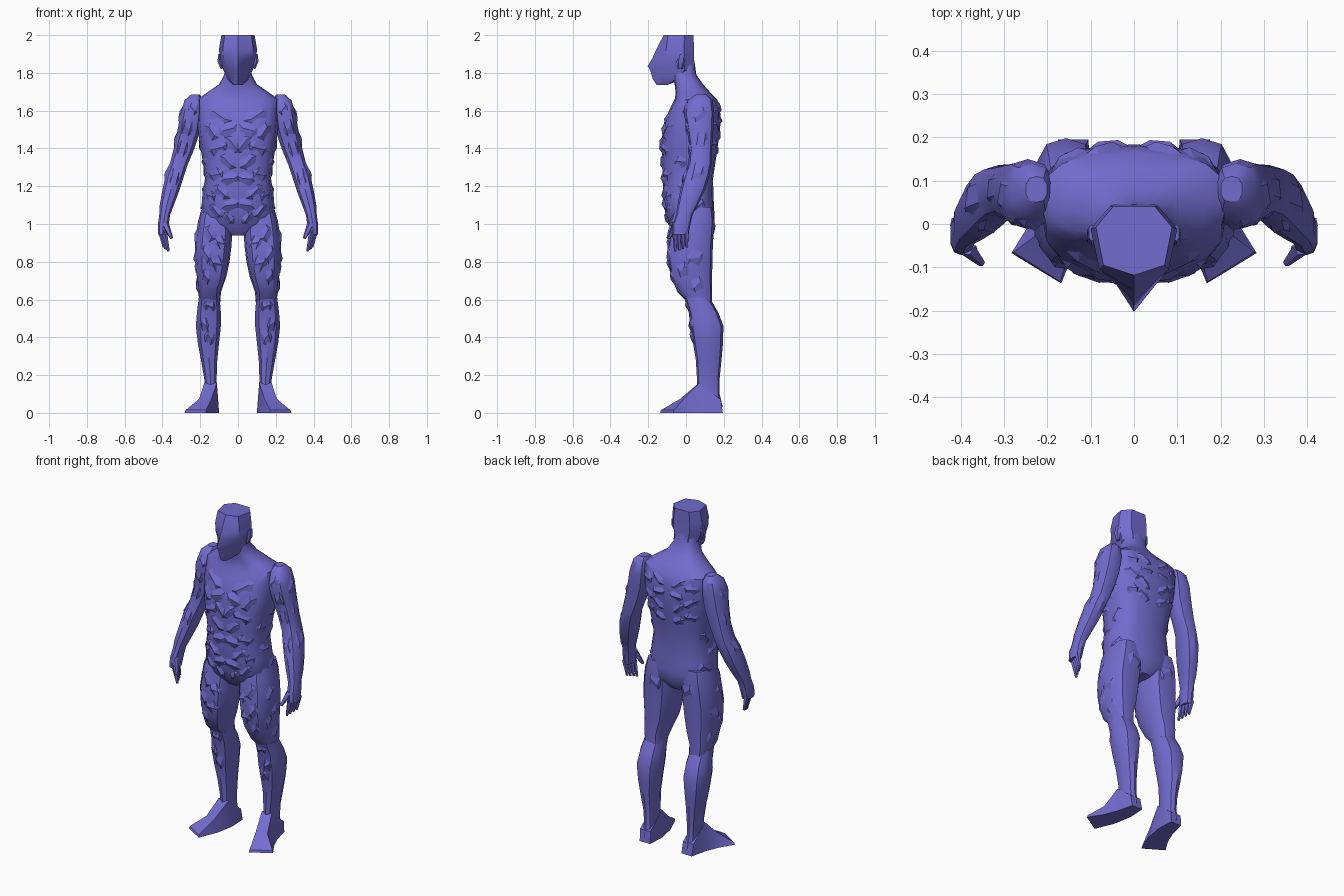
import bpy, bmesh, math
from mathutils import Vector
from mathutils.bvhtree import BVHTree

skin = bpy.data.materials.new("violet blue")
skin.diffuse_color = (0.17, 0.15, 0.62, 1)


def finish(name, bm, mirror=True, angle=35):
    """Turn a bmesh into an object, mirrored over x, and return a ray tree of it."""
    bmesh.ops.recalc_face_normals(bm, faces=bm.faces)
    tree = BVHTree.FromBMesh(bm)
    me = bpy.data.meshes.new(name)
    bm.to_mesh(me)
    bm.free()
    me.materials.append(skin)
    ob = bpy.data.objects.new(name, me)
    bpy.context.collection.objects.link(ob)
    bpy.ops.object.select_all(action='DESELECT')
    ob.select_set(True)
    bpy.context.view_layer.objects.active = ob
    bpy.ops.object.shade_smooth_by_angle(angle=math.radians(angle))
    if mirror:
        ob.modifiers.new("mirror", 'MIRROR').use_mirror_merge = False
    return tree


def add_rings(bm, rings):
    vs = [[bm.verts.new(p) for p in r] for r in rings]
    n = len(vs[0])
    for a, b in zip(vs, vs[1:]):
        for i in range(n):
            bm.faces.new((a[i], a[(i + 1) % n], b[(i + 1) % n], b[i]))
    bm.faces.new(vs[0][::-1])
    bm.faces.new(vs[-1])


def body(name, sections, n=12, power=0.8, mirror=True):
    """Loft horizontal sections (z, x min, x max, y front, y back)."""
    def bend(v):
        return math.copysign(abs(v) ** power, v)
    rings = []
    for z, x0, x1, y0, y1 in sections:
        ring = []
        for i in range(n):
            a = 2 * math.pi * i / n
            ring.append(((x0 + x1) / 2 + (x1 - x0) / 2 * bend(math.sin(a)),
                         (y0 + y1) / 2 - (y1 - y0) / 2 * bend(math.cos(a)), z))
        rings.append(ring)
    bm = bmesh.new()
    add_rings(bm, rings)
    return finish(name, bm, mirror)


def plates(name, tree, view, items, lift=0.014):
    """Muscle shards (u, z, width, height, tilt) laid on a surface seen from one side."""
    ray = Vector(view)
    bm = bmesh.new()
    for u, z, w, h, tilt in items:
        t = math.radians(tilt)

        def hit(a, b, up):
            du, dz = a * math.cos(t) - b * math.sin(t), a * math.sin(t) + b * math.cos(t)
            side = Vector((u + du, 0, z + dz)) if ray.y else Vector((0, u + du, z + dz))
            p = tree.ray_cast(side - ray * 2, ray)[0]
            return p - ray * up if p else None
        rim = [hit(w / 2 * c, h / 2 * s, -0.004) for c, s in
               ((1, 0.1), (0.45, 0.85), (-0.5, 0.9), (-1, -0.1), (-0.45, -0.85), (0.5, -0.9))]
        top = [hit(w * 0.2, h * 0.1, lift), hit(-w * 0.2, -h * 0.1, lift)]
        if None in rim or None in top:
            continue
        r = [bm.verts.new(p) for p in rim]
        a, b = [bm.verts.new(p) for p in top]
        for f in ((r[0], r[1], a), (r[1], r[2], b, a), (r[2], r[3], b),
                  (r[3], r[4], b), (r[4], r[5], a, b), (r[5], r[0], a), r[::-1]):
            bm.faces.new(f)
    finish(name, bm, angle=25)


def spike(bm, a, b, ra, rb, n=5):
    """Tapered rod between two points, used for fingers."""
    a, b = Vector(a), Vector(b)
    q = (b - a).to_track_quat('Z', 'Y')
    add_rings(bm, [[p + q @ Vector((r * math.cos(i * math.tau / n), r * math.sin(i * math.tau / n), 0))
                    for i in range(n)] for p, r in ((a, ra), (b, rb))])


# Torso and neck
torso = body("torso", [
    (0.94, -.05, .05, -.05, .11), (1.00, -.17, .17, -.095, .150), (1.06, -.195, .195, -.11, .150),
    (1.14, -.19, .19, -.123, .146), (1.24, -.175, .175, -.123, .143), (1.34, -.188, .188, -.127, .158),
    (1.44, -.205, .205, -.13, .172), (1.54, -.215, .215, -.115, .184), (1.61, -.215, .215, -.085, .18),
    (1.66, -.215, .215, -.06, .165), (1.695, -.165, .165, -.055, .13), (1.74, -.10, .10, -.06, .09),
    (1.79, -.073, .073, -.075, .055), (1.86, -.07, .07, -.07, .045)], n=16, power=0.75, mirror=False)

# Head: flat crown, wedge-shaped face with pointed nose and chin
head = bmesh.new()
rings = []
for z, w, nose, cheek, back in ((1.735, .025, -.155, -.14, -.10), (1.765, .055, -.175, -.12, -.03),
                                (1.815, .078, -.19, -.10, .045), (1.835, .083, -.203, -.10, .045),
                                (1.88, .098, -.177, -.105, .043), (1.93, .10, -.155, -.105, .042),
                                (2.0, .088, -.118, -.095, .04)):
    mid = min(0.0, (cheek + back) / 2 + 0.02)
    half = [(w * .8, cheek), (w, mid), (w * .55, back)]
    rings.append([(0, nose, z)] + [(x, y, z) for x, y in half] + [(-x, y, z) for x, y in half[::-1]])
add_rings(head, rings)
finish("head", head, mirror=False)
body("ear", [(1.82, .08, .092, -.045, -.02), (1.86, .085, .11, -.05, -.005), (1.90, .09, .105, -.04, 0)], n=6)

# Arm from shoulder to palm
arm = body("arm", [
    (1.685, .20, .25, .05, .11), (1.655, .185, .285, .01, .14), (1.59, .185, .305, -.012, .15),
    (1.50, .195, .322, .005, .145), (1.40, .228, .342, .02, .138), (1.32, .262, .362, .012, .136),
    (1.26, .282, .385, -.01, .125), (1.18, .308, .402, -.03, .10), (1.10, .338, .416, -.045, .062),
    (1.05, .358, .418, -.052, .035), (1.00, .365, .425, -.07, .024), (.945, .372, .424, -.072, .012)], n=10)
hand = bmesh.new()
for i in range(4):
    y = -.058 + i * .02
    spike(hand, (.392 + i * .006, y, .965), (.368 + i * .008, y + .002, .855 + i * .007), .016, .007)
spike(hand, (.385, -.055, 1.0), (.352, -.09, .925), .02, .009)
finish("fingers", hand)

# Thigh, flat behind and cut off above the knee hollow
thigh = body("thigh", [
    (.575, .095, .20, .02, .138), (.64, .09, .212, -.045, .138), (.72, .062, .218, -.08, .138),
    (.80, .045, .226, -.095, .14), (.88, .035, .228, -.098, .142), (.95, .03, .222, -.09, .146),
    (1.02, .035, .21, -.085, .15), (1.09, .05, .19, -.06, .14)], n=12, power=0.7)

# Knee and lower leg
shin = body("lower_leg", [
    (.03, .11, .178, .07, .195), (.10, .112, .175, .055, .178), (.18, .112, .18, .058, .178),
    (.28, .108, .198, .052, .188), (.37, .098, .215, .037, .196), (.46, .088, .226, .022, .198),
    (.53, .088, .22, .015, .172), (.61, .095, .21, -.01, .125)], n=10)

# Foot, turned outward with a thin toe edge
foot = bmesh.new()
add_rings(foot, [
    [(.105, .195, 0), (.175, .195, 0), (.18, .185, .07), (.11, .185, .07)],
    [(.10, .09, 0), (.20, .09, 0), (.178, .07, .16), (.112, .07, .16)],
    [(.12, -.02, 0), (.235, .01, 0), (.205, -.01, .075), (.14, -.03, .075)],
    [(.168, -.137, 0), (.283, -.067, 0), (.278, -.065, .014), (.17, -.133, .014)]])
finish("foot", foot)

# Muscle shards on the front: chest, ribs, belly and hips
plates("front_muscles", torso, (0, 1, 0), [
    (.10, 1.575, .17, .10, 18), (.055, 1.50, .13, .10, -35), (.14, 1.49, .12, .12, 30),
    (.025, 1.42, .14, .09, 35), (.11, 1.40, .15, .09, -30), (.16, 1.33, .08, .12, 20),
    (.055, 1.33, .13, .09, 28), (.12, 1.26, .11, .09, -32), (.045, 1.24, .12, .09, -25),
    (.09, 1.17, .14, .08, 30), (.15, 1.15, .07, .11, -15), (.04, 1.10, .12, .09, -28),
    (.12, 1.07, .13, .08, 35), (.05, 1.03, .09, .07, 40)])
# Shoulder blade and upper back shards, leaving a groove along the spine
plates("back_muscles", torso, (0, -1, 0), [
    (.07, 1.62, .12, .07, 25), (.15, 1.60, .10, .10, -20), (.06, 1.545, .11, .07, -20),
    (.14, 1.51, .12, .08, 20), (.07, 1.47, .12, .07, 30), (.14, 1.42, .10, .09, -25),
    (.065, 1.39, .10, .08, 10)], 0.013)
plates("side_muscles", torso, (-1, 0, 0), [
    (.05, 1.42, .12, .10, 30), (-.03, 1.33, .10, .09, -30), (.06, 1.28, .12, .09, 25),
    (.0, 1.19, .12, .09, -25), (.07, 1.10, .12, .08, 20)], 0.01)
# Thigh and knee shards
plates("thigh_muscles", thigh, (0, 1, 0), [
    (.15, .95, .11, .12, 35), (.09, .90, .08, .13, -25), (.17, .84, .09, .15, 15),
    (.11, .79, .10, .14, -25), (.17, .72, .07, .13, 10), (.12, .67, .08, .10, 25)], 0.012)
plates("outer_thigh_muscles", thigh, (-1, 0, 0), [
    (-.01, .93, .12, .12, 25), (.05, .82, .12, .14, -20), (-.02, .76, .09, .13, 15),
    (.06, .68, .11, .12, 20)], 0.01)
plates("knee_muscles", shin, (0, 1, 0), [
    (.15, .565, .09, .08, 0), (.12, .49, .06, .10, 20), (.18, .47, .06, .13, -10),
    (.15, .40, .07, .12, 15)], 0.012)
# Arm shards
plates("arm_muscles", arm, (0, 1, 0), [
    (.24, 1.61, .08, .10, 20), (.27, 1.51, .08, .13, 15), (.295, 1.40, .07, .12, 15),
    (.335, 1.25, .07, .14, 12)], 0.01)
plates("outer_arm_muscles", arm, (-1, 0, 0), [
    (.07, 1.58, .12, .13, 10), (.08, 1.45, .09, .14, -10), (.06, 1.27, .10, .15, -15)], 0.008)
# Buttock planes
plates("buttocks", thigh, (0, -1, 0), [(.11, .97, .13, .14, 10)], 0.01)
